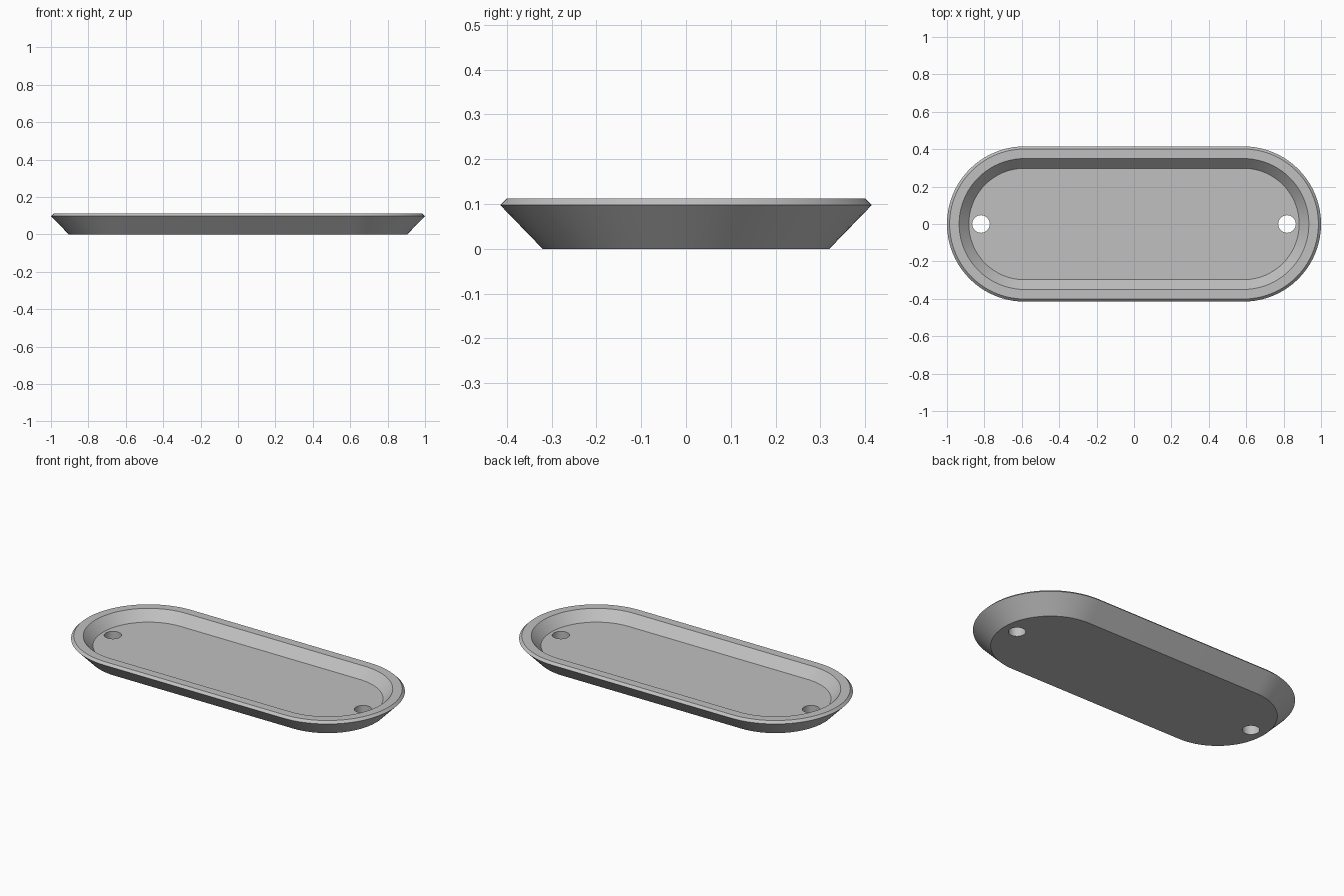
import bpy
import bmesh
from math import cos, sin, pi, radians

if "Cube" in bpy.data.objects:
    bpy.data.objects.remove(bpy.data.objects["Cube"], do_unlink=True)

HALF_STRAIGHT = 0.585   # half the straight side of the pill outline
ARC_STEPS = 40          # segments in each rounded end

grey = bpy.data.materials.new("plain grey")
grey.use_nodes = True
colour = (0.53, 0.53, 0.53, 1)
grey.diffuse_color = colour
grey.node_tree.nodes["Principled BSDF"].inputs["Base Color"].default_value = colour


def pill_ring(bm, radius, z):
    """One closed pill-shaped loop of vertices."""
    ring = []
    for side in (1, -1):
        for i in range(ARC_STEPS + 1):
            a = -pi / 2 + pi * i / ARC_STEPS
            ring.append(bm.verts.new((side * (HALF_STRAIGHT + radius * cos(a)),
                                      side * radius * sin(a), z)))
    return ring


# Tray: underside, flared wall, bevelled rim, sloped inner wall, floor
profile = [(0.32, 0), (0.415, 0.098), (0.401, 0.112), (0.35, 0.112), (0.298, 0.055)]
bm = bmesh.new()
rings = [pill_ring(bm, r, z) for r, z in profile]
for low, high in zip(rings, rings[1:]):
    n = len(low)
    for i in range(n):
        j = (i + 1) % n
        bm.faces.new((low[i], low[j], high[j], high[i]))
bm.faces.new(rings[0][::-1])
bm.faces.new(rings[-1])
bmesh.ops.recalc_face_normals(bm, faces=bm.faces)
mesh = bpy.data.meshes.new("tray")
bm.to_mesh(mesh)
bm.free()
mesh.materials.append(grey)
tray = bpy.data.objects.new("tray", mesh)
bpy.context.collection.objects.link(tray)

# Round through-hole near each end
for side in (-1, 1):
    bpy.ops.mesh.primitive_cylinder_add(vertices=40, radius=0.047, depth=0.4,
                                        location=(side * 0.818, 0, 0))
    cutter = bpy.context.object
    cutter.name = "hole_cutter"
    cutter.hide_render = True
    cutter.data.materials.append(grey)
    cut = tray.modifiers.new("hole", 'BOOLEAN')
    cut.operation = 'DIFFERENCE'
    cut.solver = 'EXACT'
    cut.object = cutter
    bpy.ops.object.select_all(action='DESELECT')
    bpy.context.view_layer.objects.active = tray
    tray.select_set(True)
    bpy.ops.object.modifier_apply(modifier=cut.name)
    bpy.data.objects.remove(cutter, do_unlink=True)

# Smooth round ends, crisp rim and floor edges
bpy.ops.object.shade_smooth_by_angle(angle=radians(30))
